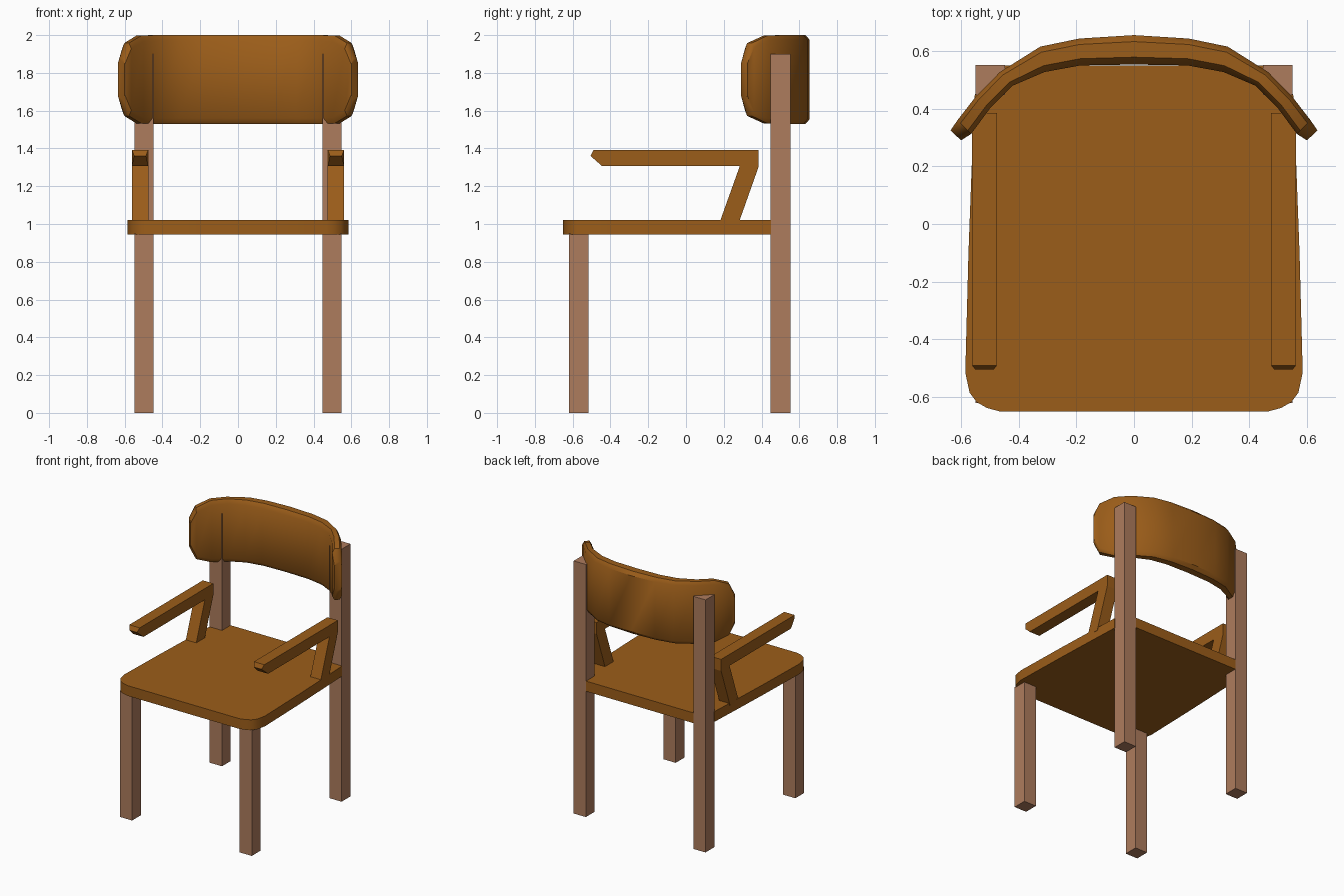
import bpy, bmesh
from mathutils import Vector

if "Cube" in bpy.data.objects:
    bpy.data.objects.remove(bpy.data.objects["Cube"])


def material(name, rgb):
    m = bpy.data.materials.new(name)
    m.diffuse_color = (*rgb, 1)
    m.use_nodes = True
    m.node_tree.nodes["Principled BSDF"].inputs["Base Color"].default_value = m.diffuse_color
    return m


WOOD = material("warm_wood", (0.33, 0.11, 0.01))
LEG = material("leg_wood", (0.42, 0.2, 0.11))


def finish(name, bm, mat, smooth=None):
    bmesh.ops.recalc_face_normals(bm, faces=bm.faces)
    me = bpy.data.meshes.new(name)
    bm.to_mesh(me)
    bm.free()
    me.materials.append(mat)
    ob = bpy.data.objects.new(name, me)
    bpy.context.collection.objects.link(ob)
    if smooth:
        bpy.ops.object.select_all(action='DESELECT')
        ob.select_set(True)
        bpy.context.view_layer.objects.active = ob
        bpy.ops.object.shade_smooth_by_angle(angle=smooth)
    return ob


def prism(points, offset):
    """Extrude a planar outline along offset."""
    bm = bmesh.new()
    face = bm.faces.new([bm.verts.new(p) for p in points])
    ext = bmesh.ops.extrude_face_region(bm, geom=[face])
    bmesh.ops.translate(bm, vec=offset,
                        verts=[v for v in ext["geom"] if isinstance(v, bmesh.types.BMVert)])
    return bm


# Seat: rounded front corners, slight taper, notched around the back legs
half = [(0.465, -0.65), (0.51, -0.638), (0.545, -0.618), (0.57, -0.585), (0.585, -0.515),
        (0.574, -0.1), (0.562, 0.22), (0.552, 0.45), (0.45, 0.45), (0.45, 0.55)]
outline = half + [(-x, y) for x, y in reversed(half)]
finish("seat", prism([(x, y, 0.945) for x, y in outline], (0, 0, 0.077)), WOOD, 0.6)

# Arm: one side profile holding the rest and its slanted support
arm = [(-0.49, 1.392), (0.385, 1.392), (0.385, 1.305), (0.277, 1.0), (0.175, 1.0),
       (0.285, 1.307), (-0.445, 1.307), (-0.505, 1.36)]

for side, s in (("left", -1), ("right", 1)):
    # Legs
    for name, y, top in (("front_leg", -0.62, 0.95), ("back_leg", 0.448, 1.9)):
        pts = [(s * x, y + dy, 0) for x, dy in
               ((0.447, 0), (0.549, 0), (0.549, 0.104), (0.447, 0.104))]
        finish(f"{name}_{side}", prism(pts, (0, 0, top)), LEG)
    # Armrests, pinched at the tip
    bm = prism([(s * 0.475, y, z) for y, z in arm], (s * 0.087, 0, 0))
    for v in bm.verts:
        if v.co.y < -0.5:
            v.co.x += 0.012 if v.co.x < s * 0.5185 else -0.012
    finish(f"armrest_{side}", bm, WOOD)

# Backrest: chamfered section lofted round the curve
# (outer x, outer y, inner x, inner y, half height)
stations = [(0, 0.655, 0, 0.553, 0.235), (0.19, 0.643, 0.185, 0.55, 0.235),
            (0.325, 0.615, 0.31, 0.527, 0.235), (0.465, 0.527, 0.42, 0.48, 0.235),
            (0.55, 0.44, 0.5, 0.4, 0.232), (0.612, 0.36, 0.565, 0.312, 0.193),
            (0.636, 0.325, 0.6, 0.29, 0.11)]
stations = [(-a, b, -c, d, h) for a, b, c, d, h in reversed(stations[1:])] + stations
bm = bmesh.new()
rings = []
for ox, oy, ix, iy, h in stations:
    o, i = Vector((ox, oy, 1.765)), Vector((ix, iy, 1.765))
    ring = [bm.verts.new(o.lerp(i, t) + Vector((0, 0, z))) for t, z in
            ((0, h - 0.025), (0.22, h), (0.75, h), (1, h - 0.03),
             (1, 0.03 - h), (0.75, -h), (0.22, -h), (0, 0.025 - h))]
    rings.append(ring)
for a, b in zip(rings, rings[1:]):
    for k in range(8):
        bm.faces.new((a[k], a[k - 1], b[k - 1], b[k]))
bm.faces.new(rings[0])
bm.faces.new(rings[-1])
finish("backrest", bm, WOOD, 0.7)
